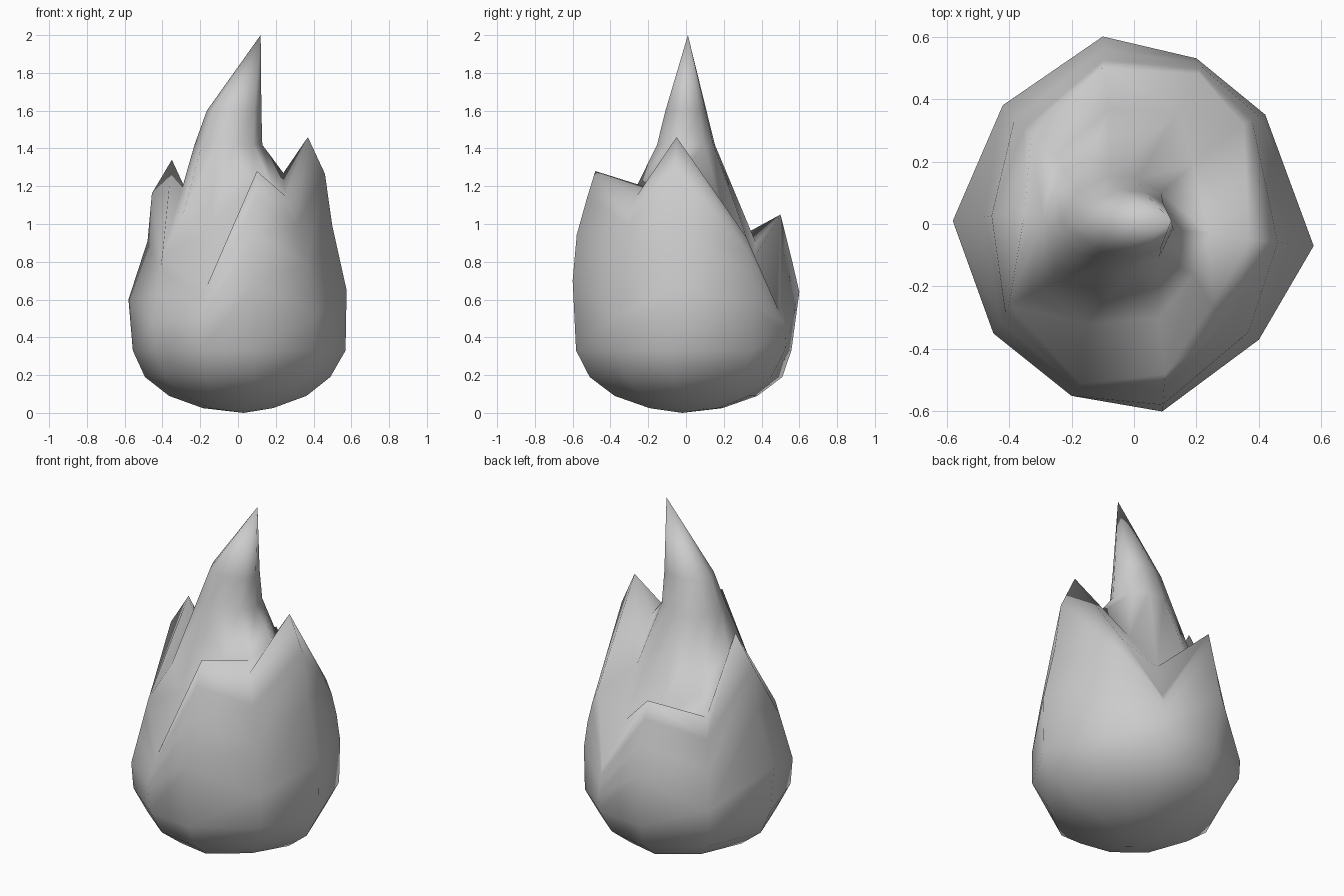
import bpy, bmesh, math
from mathutils import Vector

# Columns around the flame: widest outline (x, y), tongue rim, foot of the inner wall,
# how far the two wall points have moved in from the outline to the rim,
# belly height, and scale just below the belly
columns = [
    ((0.575, -0.07), (0.37, -0.05, 1.46), (0.24, -0.03, 1.27), (0.37, 0.56), 0.65, 0.99),   # right tongue
    ((0.42, 0.35), (0.35, 0.32, 0.93), (0.19, 0.19, 1.06), (0.25, 0.60), 0.58, 0.99),
    ((0.20, 0.53), (0.21, 0.48, 0.56), (0.14, 0.36, 0.82), (0.30, 0.66), 0.42, 0.99),
    ((-0.10, 0.60), (-0.10, 0.50, 1.05), (-0.08, 0.37, 0.90), (0.40, 0.75), 0.64, 0.93),    # back tongue
    ((-0.42, 0.38), (-0.33, 0.28, 0.93), (-0.25, 0.22, 1.02), (0.42, 0.76), 0.44, 0.99),
    ((-0.58, 0.01), (-0.35, 0.04, 1.34), (-0.29, 0.02, 1.21), (0.44, 0.54), 0.60, 0.96),    # left tongue
    ((-0.45, -0.35), (-0.40, -0.26, 0.84), (-0.29, -0.20, 1.05), (0.42, 0.76), 0.48, 0.98),
    ((-0.20, -0.55), (-0.17, -0.51, 0.66), (-0.15, -0.32, 0.96), (0.30, 0.66), 0.48, 0.98),
    ((0.09, -0.60), (0.10, -0.48, 1.28), (0.08, -0.30, 1.12), (0.18, 0.64), 0.70, 0.97),    # front tongue
    ((0.40, -0.37), (0.25, -0.26, 1.15), (0.19, -0.16, 1.18), (0.22, 0.60), 0.52, 1.00),
]
base_rows = [(0.025, 0.32), (0.09, 0.63), (0.19, 0.85)]                 # height, scale
core_rings = [(1.42, -0.05, 0.18, 0.155), (1.60, -0.02, 0.145, 0.11)]   # z, x centre, rx, ry


def column_points(outline, rim, foot, inset, belly_z, low):
    x, y = outline
    rim = Vector(rim)
    pts = [Vector((x * s, y * s, z)) for z, s in base_rows + [(0.33, low)]]
    belly = Vector((x, y, belly_z))
    pts.append(belly)
    # Outer wall from the belly up to the rim
    for t, k in zip((0.42, 0.76), inset):
        p = belly.lerp(rim, k)
        p.z = belly.z + (rim.z - belly.z) * t
        pts.append(p)
    pts += [rim, Vector(foot)]
    # Central flame
    a = math.atan2(y, x)
    for z, cx, rx, ry in core_rings:
        pts.append(Vector((cx + rx * math.cos(a), ry * math.sin(a), z)))
    return pts


# Flame body: loft the columns and close both ends
bm = bmesh.new()
grid = [[bm.verts.new(p) for p in column_points(*c)] for c in columns]
bottom = bm.verts.new((0.03, -0.02, 0))
tip = bm.verts.new((0.12, 0.01, 2))
n = len(grid)
for i in range(n):
    a, b = grid[i], grid[(i + 1) % n]
    falling = columns[i][1][2] > columns[(i + 1) % n][1][2]
    bm.faces.new((bottom, b[0], a[0]))
    bm.faces.new((tip, a[-1], b[-1]))
    for j in range(len(a) - 1):
        if falling and j == 6:      # crease running down from a tongue tip
            bm.faces.new((a[j], b[j], a[j + 1]))
            bm.faces.new((b[j], b[j + 1], a[j + 1]))
        else:
            bm.faces.new((a[j], b[j], b[j + 1], a[j + 1]))
bmesh.ops.recalc_face_normals(bm, faces=bm.faces)

mesh = bpy.data.meshes.new("flame")
bm.to_mesh(mesh)
bm.free()
mesh.shade_smooth()
flame = bpy.data.objects.new("flame", mesh)
bpy.context.collection.objects.link(flame)
